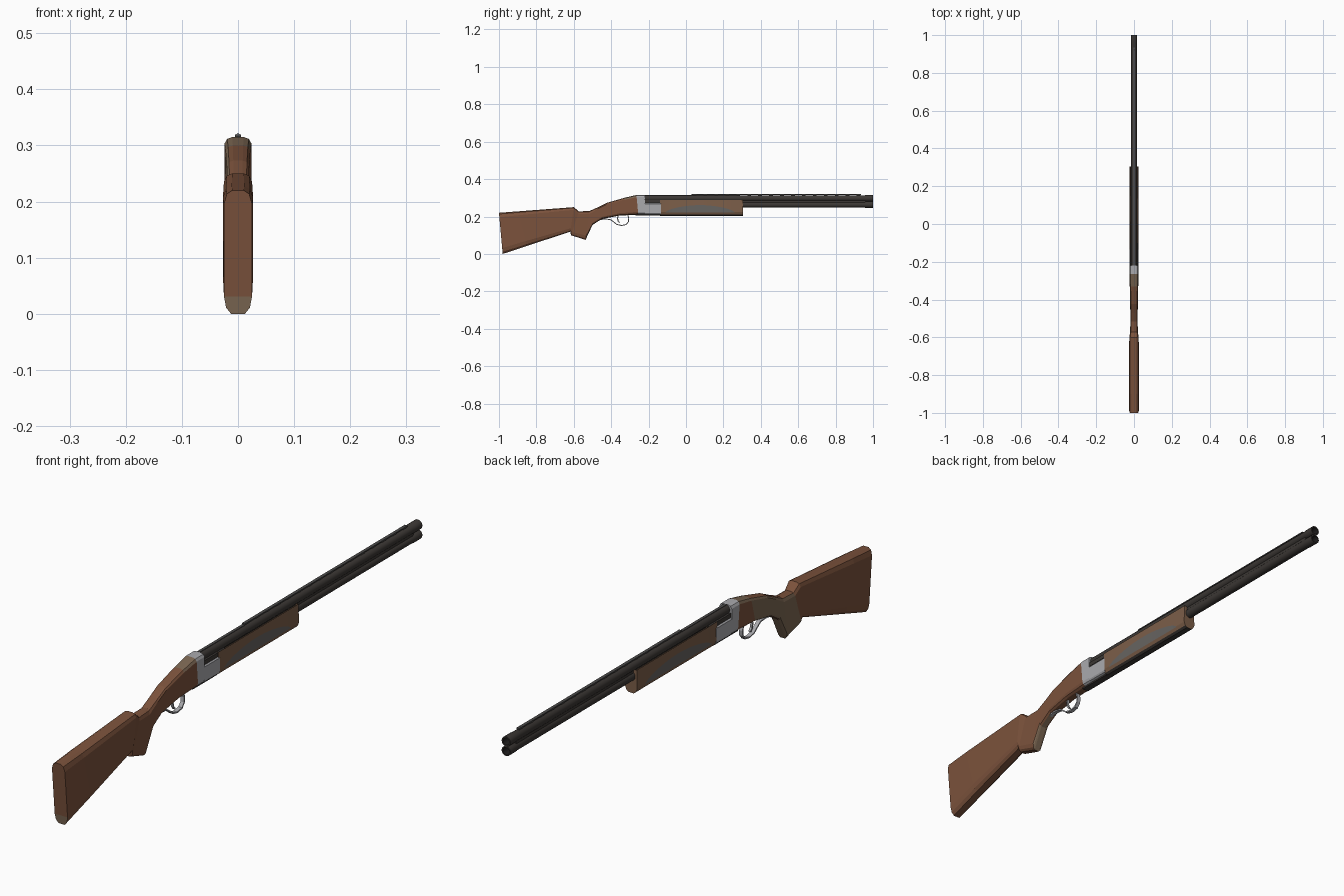
import bpy, bmesh, math
from mathutils import Vector

if "Cube" in bpy.data.objects:
    bpy.data.objects.remove(bpy.data.objects["Cube"])


def mat(name, r, g, b):
    m = bpy.data.materials.new(name)
    m.diffuse_color = (r, g, b, 1)
    m.use_nodes = True
    m.node_tree.nodes["Principled BSDF"].inputs["Base Color"].default_value = m.diffuse_color
    return m


WOOD = mat("red_brown_wood", .20, .085, .045)
TAN = mat("olive_tan_wood", .20, .135, .085)
FOREWOOD = mat("forend_wood", .20, .112, .066)
GREY = mat("grey_panel", .135, .128, .12)
SILVER = mat("silver_steel", .40, .40, .42)
DARK = mat("dark_barrel_steel", .045, .039, .035)
RIB = mat("rib_steel", .075, .073, .072)
BLACK = mat("bore_black", .015, .014, .014)


def finish(name, bm, mats, rule=None, smooth=None):
    bmesh.ops.recalc_face_normals(bm, faces=bm.faces)
    if rule:
        for f in bm.faces:
            f.material_index = rule(f.calc_center_median(), f.normal)
    me = bpy.data.meshes.new(name)
    bm.to_mesh(me)
    bm.free()
    for m in mats:
        me.materials.append(m)
    ob = bpy.data.objects.new(name, me)
    bpy.context.collection.objects.link(ob)
    if smooth:
        bpy.ops.object.select_all(action='DESELECT')
        ob.select_set(True)
        bpy.context.view_layer.objects.active = ob
        bpy.ops.object.shade_smooth_by_angle(angle=math.radians(smooth))
    return ob


def loft(name, halves, mats, rule=None, smooth=None):
    """Skin right-half sections (top to bottom), mirrored in x, with strip caps."""
    bm = bmesh.new()
    rings = []
    for half in halves:
        ring = half + [(-x, y, z) for x, y, z in reversed(half)]
        rings.append([bm.verts.new(p) for p in ring])
    n = len(rings[0])
    for a, b in zip(rings, rings[1:]):
        for i in range(n):
            j = (i + 1) % n
            bm.faces.new((a[i], a[j], b[j], b[i]))
    for r in (rings[0], rings[-1]):
        for i in range(n // 2 - 1):
            bm.faces.new((r[i], r[i + 1], r[n - 2 - i], r[n - 1 - i]))
    return finish(name, bm, mats, rule, smooth)


def section(yt, zt, yb, zb, w):
    """Rounded-corner half section on a line from top to bottom point."""
    top, bot = Vector((0, yt, zt)), Vector((0, yb, zb))
    shape = [(.42, 0), (.8, .03), (1, .11), (1, .86), (.85, .95), (.5, 1)]
    out = []
    for k, t in shape:
        p = top.lerp(bot, t)
        out.append((k * w, p.y, p.z))
    return out


def box(name, x, y, z, m, mirrored=False):
    bm = bmesh.new()
    for s in ((1, -1) if mirrored else (1,)):
        r = bmesh.ops.create_cube(bm, size=1)
        for v in r["verts"]:
            c = v.co
            v.co = (s * (x[0] + (c.x + .5) * (x[1] - x[0])),
                    y[0] + (c.y + .5) * (y[1] - y[0]),
                    z[0] + (c.z + .5) * (z[1] - z[0]))
    return finish(name, bm, [m])


def lathe(name, z0, prof, mats, rule=None, n=20):
    """Revolve (radius, y) points about the barrel axis at height z0."""
    bm = bmesh.new()
    rings = [[bm.verts.new((r * math.cos(a), y, z0 + r * math.sin(a)))
              for a in (math.tau * i / n for i in range(n))] for r, y in prof]
    for a, b in zip(rings, rings[1:]):
        for i in range(n):
            j = (i + 1) % n
            bm.faces.new((a[i], a[j], b[j], b[i]))
    bm.faces.new(rings[0])
    bm.faces.new(rings[-1])
    return finish(name, bm, mats, rule, 35)


def strap(name, pts, half_w, thick, m):
    """Flat bent strip following points in the y-z plane."""
    bm = bmesh.new()
    rings = []
    for i, p in enumerate(pts):
        a, b = pts[max(i - 1, 0)], pts[min(i + 1, len(pts) - 1)]
        t = Vector((b[0] - a[0], b[1] - a[1])).normalized() * thick / 2
        rings.append([bm.verts.new((x, p[0] - s * t.y, p[1] + s * t.x)) for x, s in
                      ((half_w, 1), (half_w, -1), (-half_w, -1), (-half_w, 1))])
    for a, b in zip(rings, rings[1:]):
        for i in range(4):
            j = (i + 1) % 4
            bm.faces.new((a[i], a[j], b[j], b[i]))
    bm.faces.new(rings[0])
    bm.faces.new(rings[-1])
    return finish(name, bm, [m])


# Stock with pistol grip
def stock_rule(c, n):
    if c.y > -.36 and n.z > .3:
        return 1                                   # tang top
    if c.y < -.97 and c.z < .035 and n.y < -.7:
        return 1                                   # toe of the butt
    if n.x < -.5 and -.585 < c.y < -.33:
        return 1                                   # left side of the grip
    if -.55 < c.y < -.46 and n.y > .5 and c.z < .2:
        return 1                                   # front of the grip
    return 0


loft("stock", [section(*s) for s in (
    (-1, .22, -.98, 0, .025), (-.9, .2275, -.85, .043, .027),
    (-.6, .25, -.618, .119, .025), (-.572, .227, -.615, .10, .021),
    (-.515, .23, -.537, .075, .019), (-.47, .25, -.50, .155, .019),
    (-.424, .273, -.45, .187, .02), (-.33, .30, -.355, .205, .022),
    (-.265, .315, -.255, .21, .024))], [WOOD, TAN], stock_rule)

# Receiver: tall breech and lower cheeks
loft("receiver_breech", [section(-.265, .315, -.255, .21, .024),
                         section(-.22, .315, -.22, .21, .024)], [SILVER])
loft("receiver_body", [section(-.22, .275, -.22, .21, .024),
                       section(-.135, .275, -.135, .21, .024)], [SILVER])
box("receiver_floor_plate", (-.013, .013), (-.27, -.135), (.205, .212), DARK)
box("breech_side_bar", (.012, .021), (-.22, -.1), (.273, .288), DARK, True)

# Forend: one row of points follows the arched edge of the grey panel
Y0, Y1 = -.11, .26


def fore_section(y):
    t = min(max((y - Y0) / (Y1 - Y0), 0), 1)
    arc = .224 + .037 * math.sin(math.pi * t) ** .65 if 0 < t < 1 else .224
    return [(.016, y, .281), (.022, y, .289), (.0235, y, arc),
            (.0225, y, .221), (.018, y, .210), (.010, y, .204)]


def fore_rule(c, n):
    if n.z > .4:
        return 2
    t = (c.y - Y0) / (Y1 - Y0)
    if abs(n.x) > .7 and 0 < t < 1 and .2215 < c.z < .245:
        return 1
    return 0


steps = [Y0 + (Y1 - Y0) * i / 20 for i in range(21)]
loft("forend", [fore_section(y) for y in [-.14] + steps + [.305]],
     [FOREWOOD, GREY, DARK], fore_rule)

# Over-and-under barrels with choke collars and hollow muzzles
for name, z in (("upper_barrel", .2975), ("lower_barrel", .2635)):
    lathe(name, z, [(.0168, -.22), (.0162, .3), (.0158, .955), (.0172, .96),
                    (.0172, 1), (.0128, 1), (.0125, .9)], [DARK, BLACK],
          lambda c, n, z=z: int(c.y > .89 and math.hypot(c.x, c.z - z) < .0135))
box("barrel_side_rib", (.006, .010), (-.1, .96), (.274, .287), DARK, True)

# Sighting rib, its posts and the bead
box("top_rib", (-.0055, .0055), (.03, .935), (.3155, .3195), RIB)
box("rear_rib", (-.005, .005), (-.22, .03), (.308, .3155), RIB)
for i in range(16):
    y = .035 + i * .0585
    box("rib_post", (-.004, .004), (y, y + .02), (.309, .316), DARK)
bm = bmesh.new()
bmesh.ops.create_icosphere(bm, subdivisions=2, radius=.003)
bmesh.ops.translate(bm, verts=bm.verts, vec=(0, .925, .319))
finish("front_bead", bm, [SILVER], smooth=60)

# Trigger guard and trigger
strap("trigger_guard", [(-.46, .183), (-.435, .187), (-.405, .184), (-.388, .172),
                        (-.37, .158), (-.345, .152), (-.32, .157), (-.308, .172),
                        (-.306, .19), (-.312, .21)], .007, .005, SILVER)
strap("trigger", [(-.362, .21), (-.366, .192), (-.364, .178), (-.354, .167)],
      .004, .006, SILVER)
